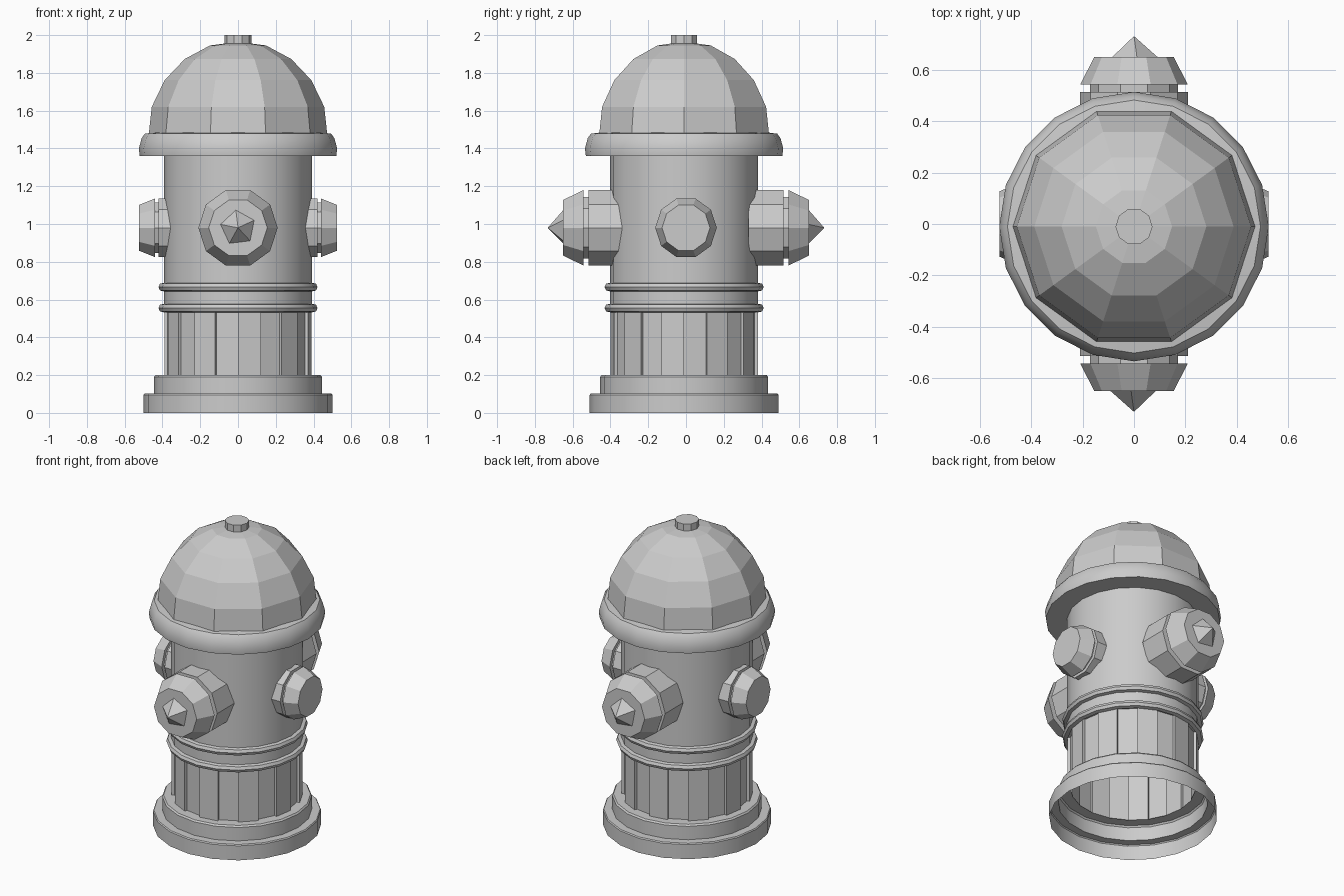
import bpy
from math import cos, sin, pi, radians
from mathutils import Matrix

if "Cube" in bpy.data.objects:
    bpy.data.objects.remove(bpy.data.objects["Cube"])

BODY = Matrix.Translation((0, -0.01, 0))
SIDES = 20
PORT_Z = 0.98


def make_object(name, verts, faces, matrix, smooth=False):
    mesh = bpy.data.meshes.new(name)
    mesh.from_pydata([matrix @ Matrix.Translation(v).translation for v in verts], [], faces)
    mesh.update()
    obj = bpy.data.objects.new(name, mesh)
    bpy.context.collection.objects.link(obj)
    if smooth:
        bpy.ops.object.select_all(action='DESELECT')
        obj.select_set(True)
        bpy.context.view_layer.objects.active = obj
        bpy.ops.object.shade_smooth_by_angle(angle=radians(30))
    return obj


def lathe(name, profile, n=SIDES, matrix=BODY, phase=0.0, smooth=False):
    """Revolve (radius, height) points round z; a zero radius makes a pole."""
    verts, rings, faces = [], [], []
    for r, z in profile:
        count = n if r > 0 else 1
        start = len(verts)
        for i in range(count):
            a = phase + 2 * pi * i / n
            verts.append((r * cos(a), r * sin(a), z))
        rings.append([start + i % count for i in range(n)])
    for lo, hi in zip(rings, rings[1:]):
        for i in range(n):
            j = (i + 1) % n
            face = list(dict.fromkeys((lo[i], lo[j], hi[j], hi[i])))
            faces.append(face)
    return make_object(name, verts, faces, matrix, smooth)


# Stepped base, open underneath
lathe("base", [(0.5, 0), (0.5, 0.095), (0.495, 0.102), (0.445, 0.102),
               (0.445, 0.19), (0.437, 0.2), (0.37, 0.2)], smooth=True)

# Lower column: every other panel is set back
verts, faces = [], []
for k in range(SIDES):
    r = 0.39 if k % 2 else 0.372
    for z in (0.2, 0.545):
        for i in (k, k + 1):
            a = 2 * pi * i / SIDES
            verts.append((r * cos(a), r * sin(a), z))
    b, nb = 4 * k, 4 * ((k + 1) % SIDES)
    faces.append((b, b + 1, b + 3, b + 2))
    faces.append((b + 1, nb, nb + 2, b + 3))
make_object("panelled_column", verts, faces, BODY)

# Barrel and its two raised bands
lathe("barrel", [(0.372, 0.54), (0.392, 0.54), (0.392, 1.36)], smooth=True)
for name, z in (("lower_band", 0.555), ("upper_band", 0.666)):
    lathe(name, [(0.39, z - 0.023), (0.413, z - 0.018), (0.421, z),
                 (0.413, z + 0.018), (0.39, z + 0.023)], smooth=True)

# Flared rim, faceted dome and top bolt
lathe("rim", [(0.39, 1.36), (0.52, 1.36), (0.525, 1.40), (0.51, 1.455),
              (0.493, 1.478), (0.44, 1.485)], smooth=True)
dome = [(0.473, 1.47)]
for step in range(1, 5):
    a = radians(18 * step)
    dome.append((0.48 * cos(a), 1.464 + 0.506 * sin(a)))
dome.append((0, 1.965))
lathe("dome", dome, 10)
lathe("top_bolt", [(0.072, 1.94), (0.072, 2.0), (0, 2.0)], 10)

# Outlets: large ones front and back, small ones on the sides
LARGE = [(0.21, 0.33), (0.21, 0.515), (0.172, 0.515), (0.172, 0.543),
         (0.21, 0.543), (0.155, 0.65), (0, 0.65)]
SMALL = [(0.163, 0.35), (0.163, 0.42), (0.14, 0.42), (0.14, 0.44),
         (0.163, 0.44), (0.127, 0.525), (0, 0.525)]
for name, profile, turn in (("front_outlet", LARGE, 0), ("right_outlet", SMALL, 90),
                            ("back_outlet", LARGE, 180), ("left_outlet", SMALL, 270)):
    m = (Matrix.Translation((0, 0, PORT_Z)) @ Matrix.Rotation(radians(turn), 4, 'Z')
         @ Matrix.Rotation(radians(90), 4, 'X'))
    lathe(name, profile, 10, m)
    # Pointed five-sided nut on the large caps
    if profile is LARGE:
        lathe(name + "_nut", [(0.1, 0.645), (0, 0.732)], 5, m, phase=radians(97))
